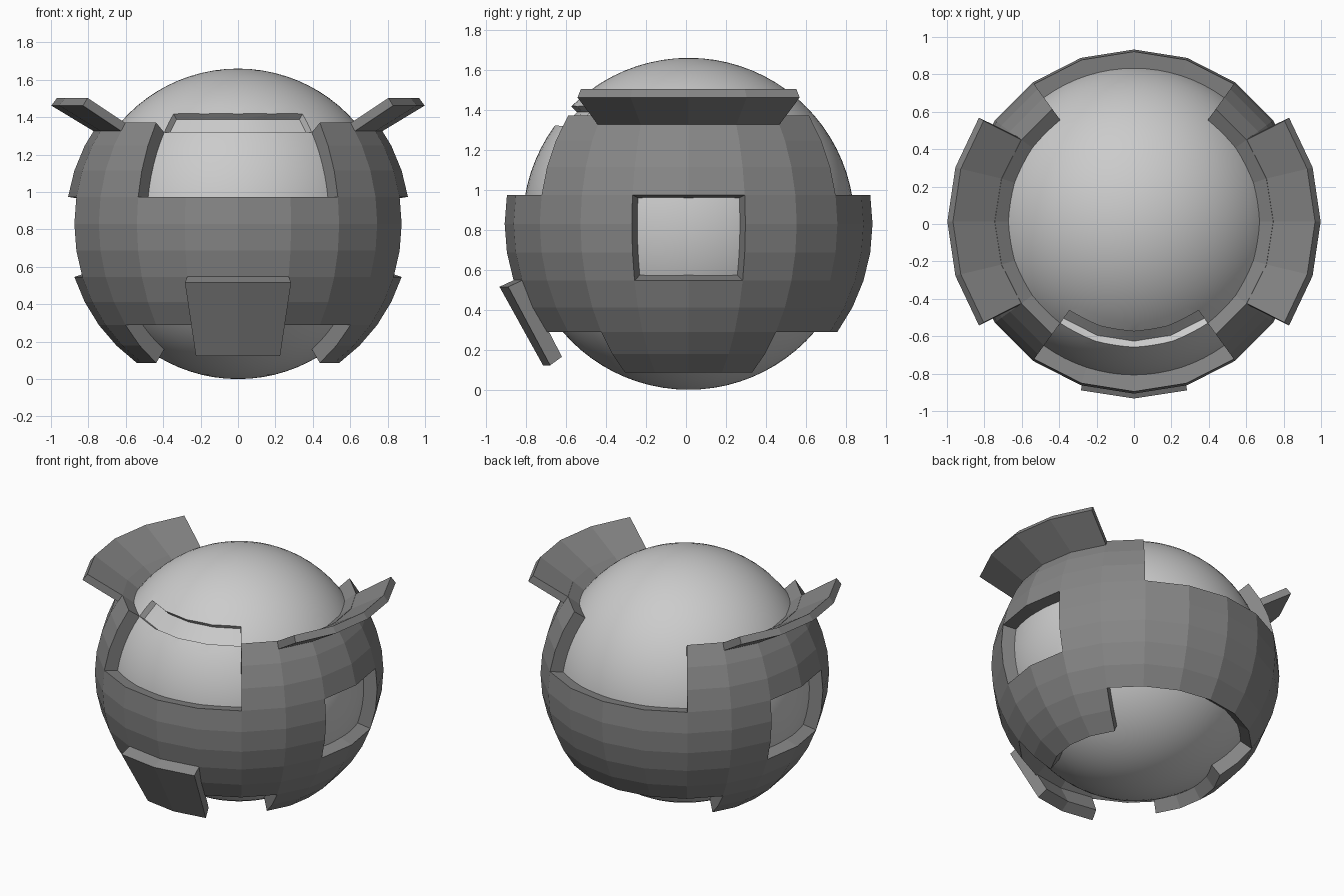
import bpy, bmesh
from math import sin, cos, radians
from mathutils import Vector

if "Cube" in bpy.data.objects:
    bpy.data.objects.remove(bpy.data.objects["Cube"])

CENTRE = Vector((0, 0.013, 0.83))
R_OUT, R_IN = 0.92, 0.83
COLS, STEP, LAT = 20, 18, 9      # 20 columns of 18 degrees, rows of 9 degrees


def grey(name, value):
    m = bpy.data.materials.new(name)
    m.diffuse_color = (value, value, value, 1)
    m.use_nodes = True
    m.node_tree.nodes["Principled BSDF"].inputs["Base Color"].default_value = m.diffuse_color
    return m


ARMOUR, BALL = grey("dark_grey", 0.24), grey("mid_grey", 0.52)


def polar(r, lat, az):
    """Point relative to the ball centre; azimuth 0 faces the front (-y)."""
    a, b = radians(az), radians(lat)
    return Vector((r * cos(b) * sin(a), -r * cos(b) * cos(a), r * sin(b)))


def finish(bm, name, mat=ARMOUR):
    bmesh.ops.recalc_face_normals(bm, faces=bm.faces[:])
    me = bpy.data.meshes.new(name)
    bm.to_mesh(me)
    bm.free()
    me.materials.append(mat)
    ob = bpy.data.objects.new(name, me)
    ob.location = CENTRE
    bpy.context.collection.objects.link(ob)
    return ob


def shell(name, cells, r_out, r_in, mat=ARMOUR):
    """Thick spherical panel made from chosen (column, row) cells."""
    bm = bmesh.new()
    verts = {}

    def v(i, j):
        k = (i % COLS, j)
        if k not in verts:
            verts[k] = bm.verts.new(polar(r_out, j * LAT, k[0] * STEP))
        return verts[k]

    for i, j in cells:
        bm.faces.new((v(i, j), v(i + 1, j), v(i + 1, j + 1), v(i, j + 1)))
    res = bmesh.ops.extrude_face_region(bm, geom=bm.faces[:], use_keep_orig=True)
    for e in res["geom"]:
        if isinstance(e, bmesh.types.BMVert):
            e.co *= r_in / r_out
    return finish(bm, name, mat)


def plate(name, profile, mid, half):
    """Flat-sided plate: (radius, z, spread) profile swept around the vertical axis."""
    bm = bmesh.new()
    rings = []
    for off in range(-half, half + 1, STEP):
        ring = []
        for r, z, spread in profile:
            a = radians(mid + off * spread)
            ring.append(bm.verts.new((r * sin(a), -r * cos(a), z - CENTRE.z)))
        rings.append(ring)
    n = len(profile)
    for p, q in zip(rings, rings[1:]):
        for k in range(n):
            m = (k + 1) % n
            bm.faces.new((p[k], p[m], q[m], q[k]))
    bm.faces.new(rings[0])
    bm.faces.new(rings[-1])
    return finish(bm, name)


def in_armour(i, j):
    az = (i + 0.5) * STEP
    side = abs((az % 180) - 90)          # degrees away from the x axis
    if j >= 1:                           # tall side walls, open front and back
        return side < 54
    if j < -4:                           # side lobes underneath
        return side < 36
    return not (side < 18 and j >= -2)   # side windows


# Armour shell around the ball
shell("armour_shell",
      [(i, j) for i in range(COLS) for j in range(-6, 4) if in_armour(i, j)],
      R_OUT, R_IN)

# Smooth inner ball with a shallow slot above the front opening
bpy.ops.mesh.primitive_uv_sphere_add(segments=80, ring_count=40, radius=R_IN,
                                     location=CENTRE)
ball = bpy.context.object
ball.name = "inner_ball"
ball.data.materials.append(BALL)
cutter = shell("slot_cutter", [(i, 4) for i in range(-2, 2)], 0.9, 0.79, BALL)
mod = ball.modifiers.new("slot", "BOOLEAN")
mod.operation, mod.solver, mod.object = "DIFFERENCE", "EXACT", cutter
bpy.context.view_layer.update()
bpy.ops.object.modifier_apply(modifier=mod.name)
bpy.data.objects.remove(cutter)
bpy.ops.object.shade_smooth_by_angle(angle=radians(30))

# Flared flaps on both upper sides
wing = [(0.742, 1.367, 1), (0.968, 1.503, 0.94),
        (0.998, 1.462, 0.94), (0.773, 1.326, 1)]
plate("right_flap", wing, 90, 36)
plate("left_flap", wing, -90, 36)

# Tilted plate low on the front
plate("front_plate",
      [(0.946, 0.515, 0.97), (0.875, 0.548, 1),
       (0.666, 0.165, 1), (0.728, 0.122, 1)], 0, 18)
